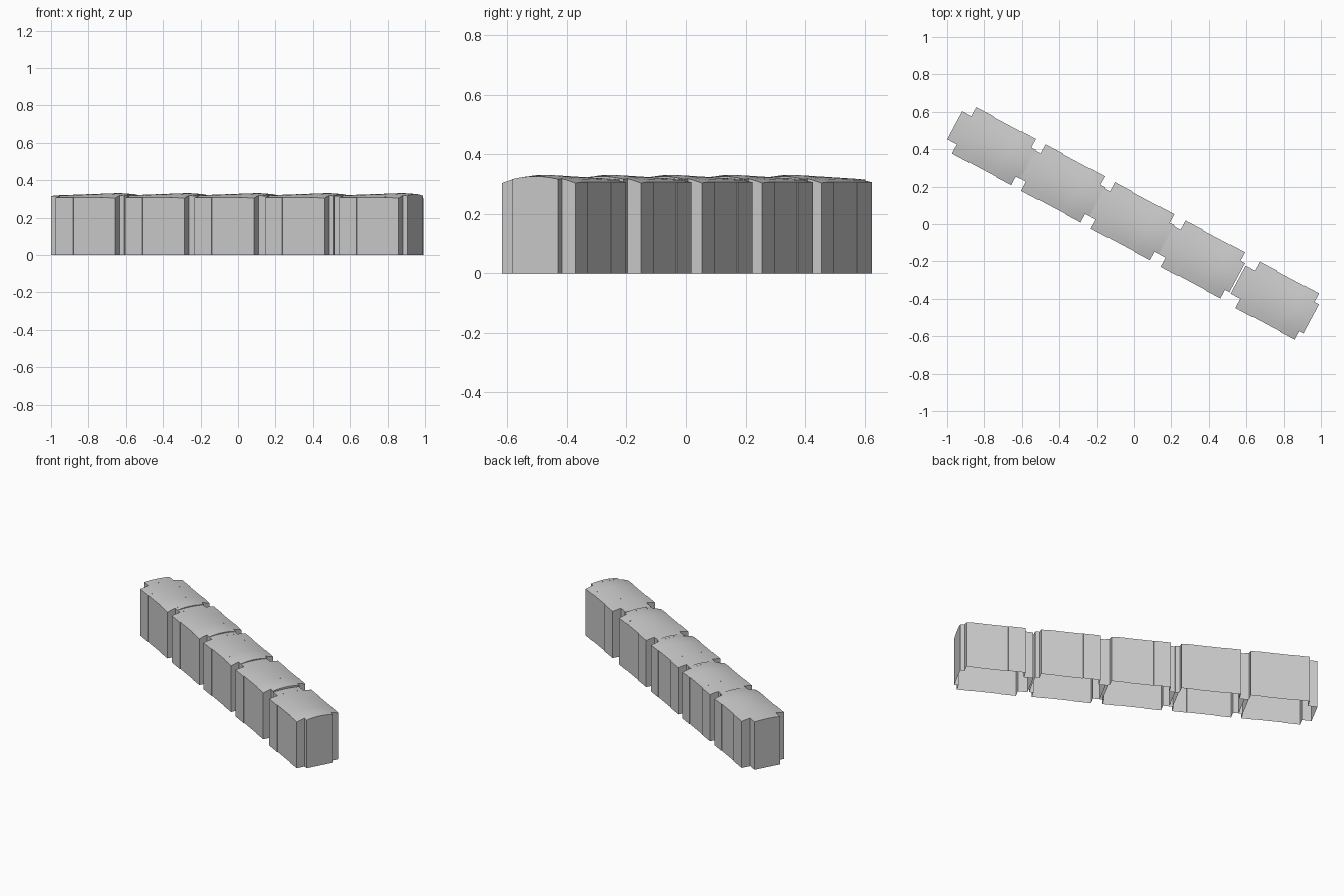
import bpy, bmesh, math

if "Cube" in bpy.data.objects:
    bpy.data.objects.remove(bpy.data.objects["Cube"])

ANGLE = math.radians(-28.1)
# unit centres along the diagonal
CENTRES = [(-0.750, 0.416), (-0.380, 0.217), (-0.008, 0.0145), (0.3685, -0.190), (0.766, -0.410)]
# (start, end, half width): left tab, three shallow side panels, right tab
SEGMENTS = [(-0.238, -0.18, 0.085), (-0.18, -0.075, 0.141), (-0.075, 0.09, 0.137),
            (0.09, 0.18, 0.140), (0.18, 0.207, 0.088)]


def height(u, v):
    # roof arched across the width, rising towards the right end and dipping at it
    t = min(1.0, max(0.0, (u + 0.238) / 0.37))
    arch = 0.013 + 0.012 * t
    dip = max(0.0, u - 0.14) * 0.08
    return 0.306 + arch * (1 - (v / 0.141) ** 2) - dip


def wall(bm, a, b, n=1):
    # vertical wall between two plan points, top follows the roof
    for i in range(n):
        p, q = [(a[0] + (b[0] - a[0]) * k / n, a[1] + (b[1] - a[1]) * k / n) for k in (i, i + 1)]
        bm.faces.new([bm.verts.new(c) for c in (
            (*p, 0), (*q, 0), (*q, height(*q)), (*p, height(*p)))])


def make_unit(name, centre):
    bm = bmesh.new()
    # arched roof
    for s, e, w in SEGMENTS:
        n = 8
        for k in range(2):
            u0, u1 = s + (e - s) * k / 2, s + (e - s) * (k + 1) / 2
            for j in range(n):
                v0, v1 = -w + 2 * w * j / n, -w + 2 * w * (j + 1) / n
                bm.faces.new([bm.verts.new((u, v, height(u, v))) for u, v in (
                    (u0, v0), (u1, v0), (u1, v1), (u0, v1))])
    # outer walls, open underneath
    front = [p for s, e, w in SEGMENTS for p in ((s, -w), (e, -w))]
    back = [(u, -v) for u, v in reversed(front)]
    loop = front + back
    for i, a in enumerate(loop):
        b = loop[(i + 1) % len(loop)]
        along = abs(b[0] - a[0]) > 1e-6
        wall(bm, a, b, 2 if along else (8 if abs(b[1] - a[1]) > 0.1 else 3))
    bmesh.ops.remove_doubles(bm, verts=bm.verts, dist=0.0003)
    bmesh.ops.dissolve_limit(bm, angle_limit=0.001, verts=bm.verts, edges=bm.edges)
    mesh = bpy.data.meshes.new(name)
    bm.to_mesh(mesh)
    bm.free()
    ob = bpy.data.objects.new(name, mesh)
    bpy.context.collection.objects.link(ob)
    ob.location = (*centre, 0)
    ob.rotation_euler.z = ANGLE
    bpy.context.view_layer.objects.active = ob
    ob.select_set(True)
    bpy.ops.object.shade_smooth_by_angle(angle=math.radians(30))
    ob.select_set(False)


for i, c in enumerate(CENTRES):
    make_unit(f"barrier_block_{i + 1}", c)
